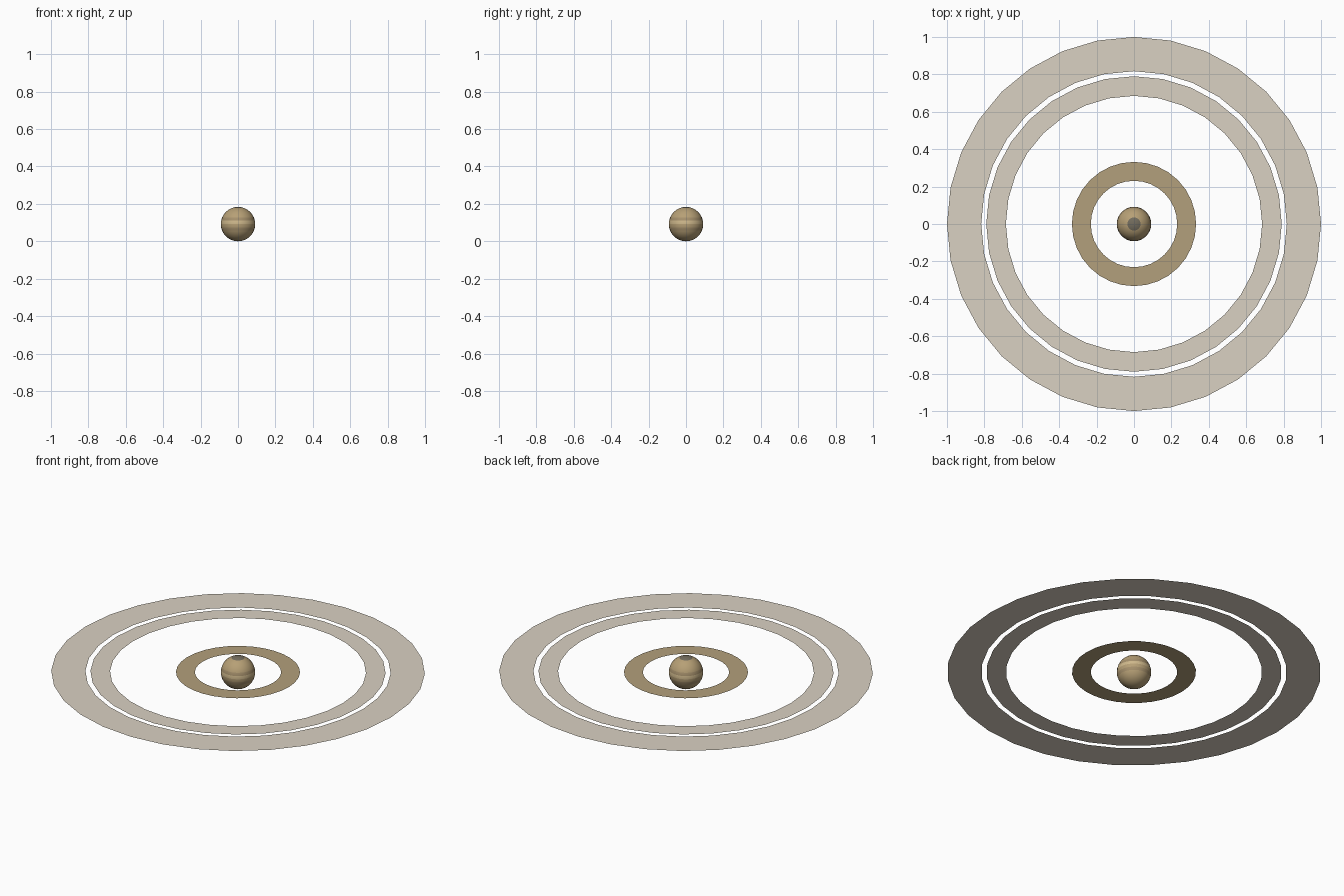
import bpy, bmesh, math

if "Cube" in bpy.data.objects:
    bpy.data.objects.remove(bpy.data.objects["Cube"])

R = 0.092          # planet radius, also the height of its centre
SIDES = 32


def material(name, rgb):
    m = bpy.data.materials.new(name)
    m.diffuse_color = (*rgb, 1)
    m.use_nodes = True
    m.node_tree.nodes["Principled BSDF"].inputs["Base Color"].default_value = m.diffuse_color
    return m


def add_object(name, bm, mats):
    mesh = bpy.data.meshes.new(name)
    bm.to_mesh(mesh)
    bm.free()
    for m in mats:
        mesh.materials.append(m)
    obj = bpy.data.objects.new(name, mesh)
    bpy.context.collection.objects.link(obj)
    return obj


def ring(name, inner, outer, mat):
    """Flat single-sided annulus facing up at the planet's equator."""
    bm = bmesh.new()
    loops = []
    for r in (inner, outer):
        loops.append([bm.verts.new((r * math.cos(i * math.tau / SIDES),
                                    r * math.sin(i * math.tau / SIDES), R))
                      for i in range(SIDES)])
    a, b = loops
    for i in range(SIDES):
        j = (i + 1) % SIDES
        bm.faces.new((a[i], b[i], b[j], a[j]))
    return add_object(name, bm, [mat])


tan = material("tan", (0.47, 0.35, 0.18))
cream = material("cream", (0.62, 0.48, 0.26))
brown = material("brown", (0.38, 0.28, 0.15))
cap = material("polar_grey", (0.17, 0.15, 0.11))
pale = material("pale_dust", (0.70, 0.64, 0.54))
dust = material("tan_dust", (0.45, 0.35, 0.20))

# Banded planet: colour chosen by latitude
bm = bmesh.new()
bmesh.ops.create_uvsphere(bm, u_segments=SIDES, v_segments=16, radius=R)
for f in bm.faces:
    h = f.calc_center_median().z / R
    f.smooth = True
    if h > 0.88:
        f.material_index = 3      # polar cap
    elif 0 < h < 0.25:
        f.material_index = 1      # bright equatorial belt
    elif 0.25 < h < 0.42 or -0.42 < h < -0.25:
        f.material_index = 2      # darker belts
bmesh.ops.translate(bm, verts=bm.verts, vec=(0, 0, R))
add_object("planet", bm, [tan, cream, brown, cap])

# Rings
ring("inner_ring", 0.231, 0.332, dust)
ring("middle_ring", 0.685, 0.79, pale)
ring("outer_ring", 0.817, 1.0, pale)
